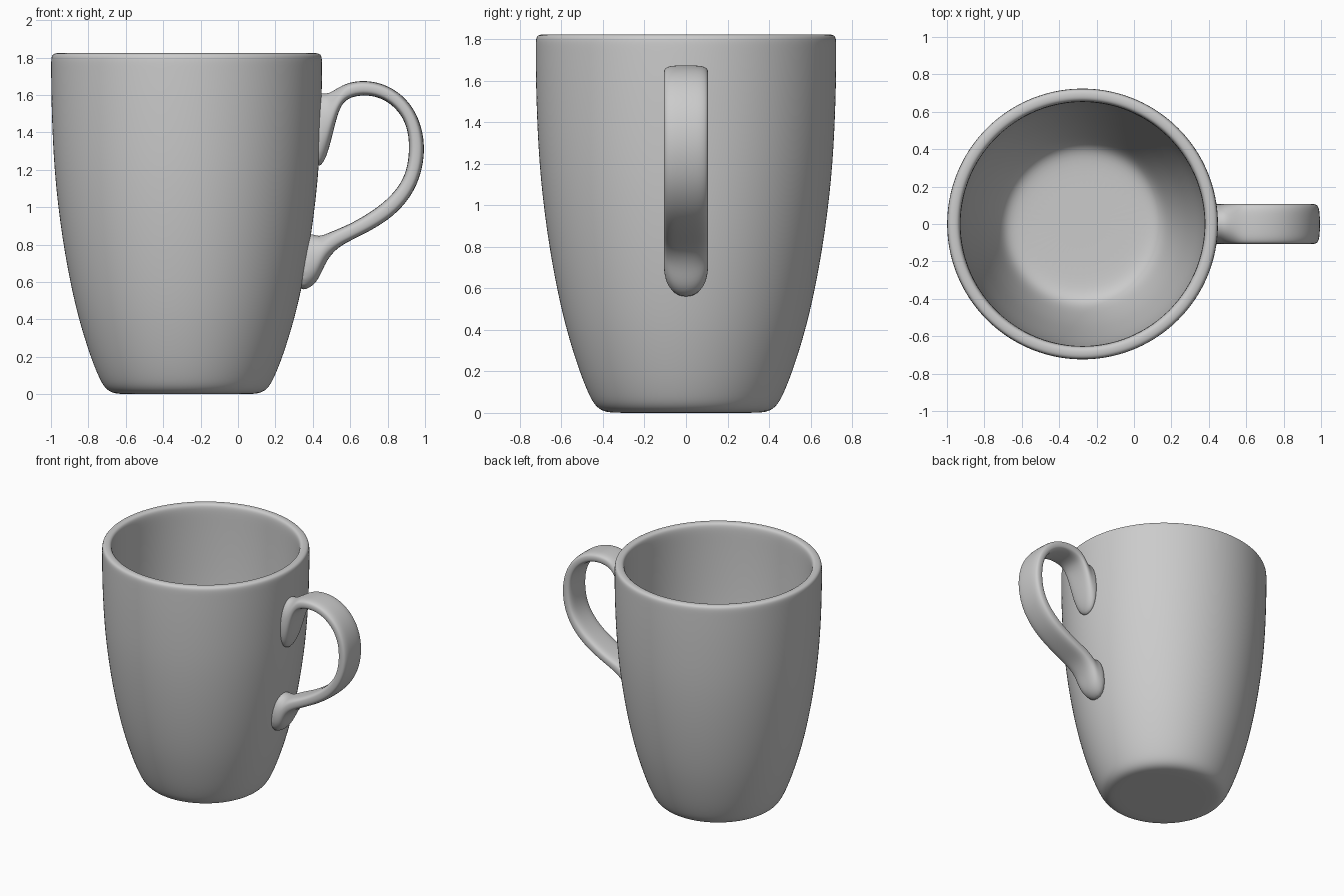
import bpy
import bmesh
from math import sin, cos, tau, copysign

AXIS_X = -0.275     # centre line of the cup
SEGMENTS = 48       # steps around the cup
RING = 20           # points around the handle section

# Remove the default object
cube = bpy.data.objects.get("Cube")
if cube:
    bpy.data.objects.remove(cube, do_unlink=True)

# Glaze colour
glaze = bpy.data.materials.new("grey_glaze")
glaze.use_nodes = True
colour = (0.6, 0.6, 0.6, 1)
glaze.diffuse_color = colour
glaze.node_tree.nodes["Principled BSDF"].inputs["Base Color"].default_value = colour


def bridge(bm, first, second):
    """Join two closed rings with quads."""
    count = len(first)
    for i in range(count):
        j = (i + 1) % count
        bm.faces.new((first[i], first[j], second[j], second[i]))


def fan(bm, ring, centre):
    """Close a ring with triangles to a centre point."""
    tip = bm.verts.new(centre)
    for a, b in zip(ring, ring[1:] + ring[:1]):
        bm.faces.new((a, b, tip))


def finish(bm, name):
    """Turn the mesh into a smooth subdivided object."""
    bmesh.ops.recalc_face_normals(bm, faces=bm.faces)
    for face in bm.faces:
        face.smooth = True
    mesh = bpy.data.meshes.new(name)
    bm.to_mesh(mesh)
    bm.free()
    mesh.materials.append(glaze)
    obj = bpy.data.objects.new(name, mesh)
    bpy.context.collection.objects.link(obj)
    smooth = obj.modifiers.new("smooth", "SUBSURF")
    smooth.levels = smooth.render_levels = 2
    return obj


# Cup wall: radius and height, up the outside, over the rim, down the inside
outside = [(0.2, 0), (0.34, 0), (0.4, 0.005), (0.44, 0.035), (0.47, 0.09),
           (0.515, 0.2), (0.578, 0.4), (0.624, 0.6), (0.66, 0.8), (0.688, 1),
           (0.708, 1.2), (0.719, 1.4), (0.725, 1.6), (0.726, 1.75)]
rim = [(0.726, 1.8), (0.717, 1.82), (0.69, 1.825), (0.665, 1.82), (0.654, 1.795)]
inside = [(0.654, 1.7), (0.652, 1.5), (0.642, 1.2), (0.62, 0.95), (0.584, 0.7),
          (0.54, 0.45), (0.485, 0.25), (0.44, 0.13), (0.39, 0.085), (0.3, 0.075)]

bm = bmesh.new()
rings = []
for radius, height in outside + rim + inside:
    angles = [tau * i / SEGMENTS for i in range(SEGMENTS)]
    rings.append([bm.verts.new((AXIS_X + radius * cos(a), radius * sin(a), height))
                  for a in angles])
for lower, upper in zip(rings, rings[1:]):
    bridge(bm, lower, upper)
fan(bm, rings[0], (AXIS_X, 0, 0))
fan(bm, rings[-1], (AXIS_X, 0, inside[-1][1]))
finish(bm, "cup")

# Handle: outer edge (x, z) and inner edge (x, z) of each section, top foot to bottom foot
sections = [
    (0.41, 1.61, 0.4, 1.2), (0.46, 1.61, 0.455, 1.22), (0.485, 1.61, 0.49, 1.32),
    (0.52, 1.63, 0.52, 1.45), (0.57, 1.658, 0.55, 1.55), (0.62, 1.672, 0.6, 1.59),
    (0.69, 1.678, 0.69, 1.602), (0.8, 1.655, 0.78, 1.58), (0.905, 1.58, 0.86, 1.515),
    (0.975, 1.465, 0.905, 1.43), (1, 1.33, 0.917, 1.33), (0.988, 1.21, 0.908, 1.22),
    (0.945, 1.085, 0.875, 1.13), (0.855, 0.97, 0.8, 1.04), (0.74, 0.89, 0.7, 0.967),
    (0.62, 0.83, 0.59, 0.905), (0.53, 0.785, 0.5, 0.87), (0.47, 0.71, 0.45, 0.848),
    (0.44, 0.63, 0.425, 0.848), (0.395, 0.565, 0.405, 0.855), (0.3, 0.54, 0.36, 0.865)]
HALF_WIDTH = 0.108


def rounded(value, power):
    return copysign(abs(value) ** power, value)


bm = bmesh.new()
rings = []
for ox, oz, ix, iz in sections:
    mid_x, mid_z = (ox + ix) / 2, (oz + iz) / 2
    depth = ((ox - ix) ** 2 + (oz - iz) ** 2) ** 0.5
    # Thin parts are boxy, the wide feet are oval
    power = 0.6 if depth < 0.12 else 0.9
    ring = []
    for i in range(RING):
        a = tau * i / RING
        across = rounded(cos(a), power) * HALF_WIDTH
        along = rounded(sin(a), power)
        ring.append(bm.verts.new((mid_x + along * (ox - ix) / 2, across,
                                  mid_z + along * (oz - iz) / 2)))
    rings.append(ring)
for upper, lower in zip(rings, rings[1:]):
    bridge(bm, upper, lower)
for ring in (rings[0], rings[-1]):
    bm.faces.new(ring)
finish(bm, "handle")
